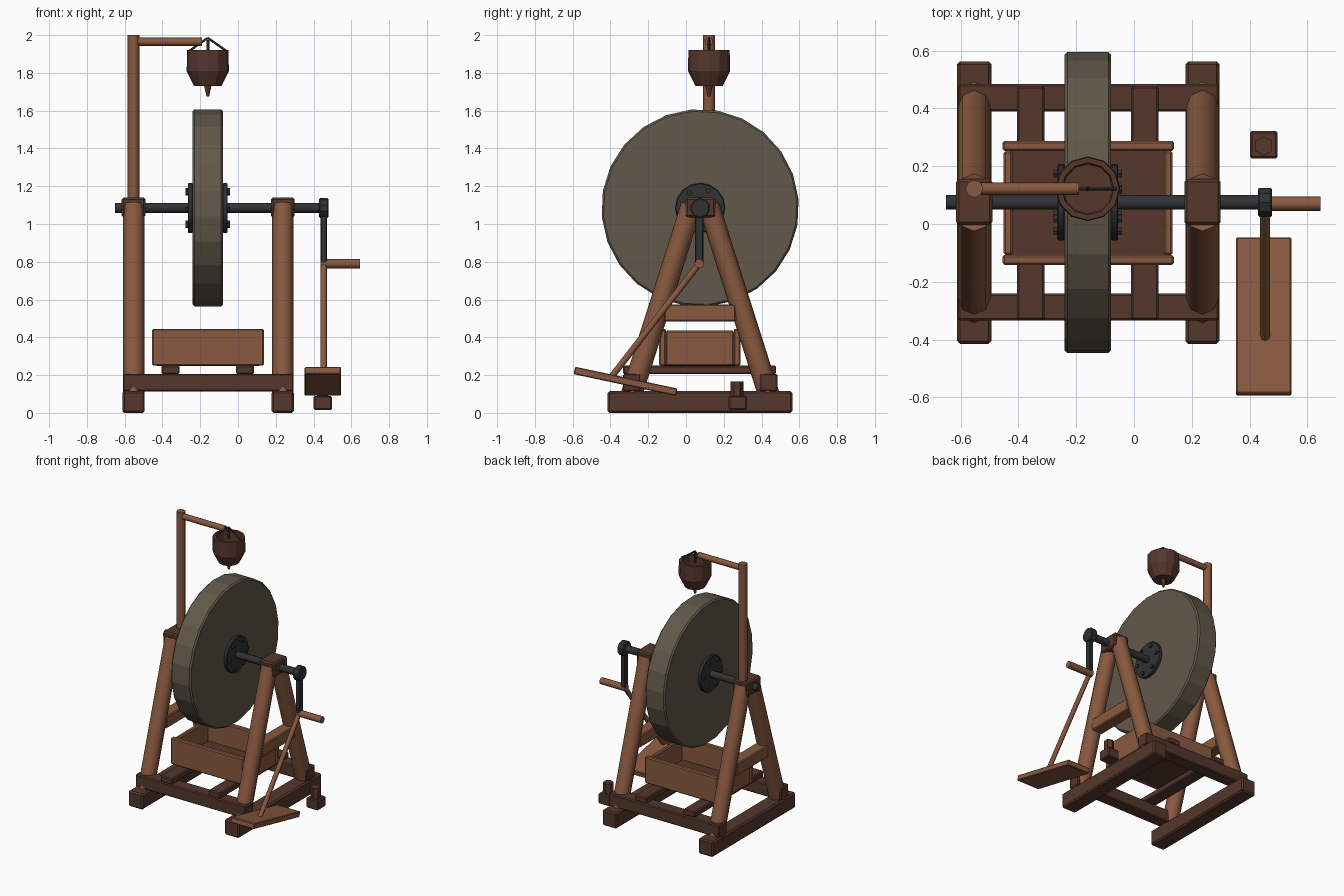
import bpy, bmesh, math
from mathutils import Vector, Matrix

if "Cube" in bpy.data.objects:
    bpy.data.objects.remove(bpy.data.objects["Cube"], do_unlink=True)


def material(name, rgb):
    m = bpy.data.materials.new(name)
    m.use_nodes = True
    m.diffuse_color = (*rgb, 1)
    m.node_tree.nodes["Principled BSDF"].inputs["Base Color"].default_value = (*rgb, 1)
    return m


LIGHT = material("light wood", (0.25, 0.10, 0.05))
DARK = material("dark wood", (0.09, 0.038, 0.024))
STONE = material("grey stone", (0.122, 0.098, 0.068))
IRON = material("dark iron", (0.03, 0.032, 0.034))

AXLE_Y, AXLE_Z = 0.075, 1.085
WHEEL_X = -0.16
FRAMES = {"left": 0.237, "right": -0.553}
ENDS = {"front": -1, "back": 1}


def finish(name, bm, mat, bevel=0.0, smooth=None):
    bmesh.ops.recalc_face_normals(bm, faces=bm.faces)
    mesh = bpy.data.meshes.new(name)
    bm.to_mesh(mesh)
    bm.free()
    mesh.materials.append(mat)
    ob = bpy.data.objects.new(name, mesh)
    bpy.context.collection.objects.link(ob)
    if bevel:
        mod = ob.modifiers.new("soft edges", "BEVEL")
        mod.width = bevel
        mod.segments = 1
        mod.limit_method = "ANGLE"
        mod.angle_limit = math.radians(40)
    if smooth:
        bpy.ops.object.select_all(action="DESELECT")
        ob.select_set(True)
        bpy.context.view_layer.objects.active = ob
        bpy.ops.object.shade_smooth_by_angle(angle=math.radians(smooth))
    return ob


def box(name, x, y, z, mat, bevel=0.007):
    """Box from (low, high) ranges on each axis."""
    bm = bmesh.new()
    bmesh.ops.create_cube(bm, size=1)
    for v in bm.verts:
        v.co = [(a + b) / 2 + c * (b - a) for c, (a, b) in zip(v.co, (x, y, z))]
    return finish(name, bm, mat, bevel)


def rod(name, p, q, r, mat, sides=8, r2=None, roll=0, smooth=50, bevel=0.0):
    """Round bar between two points, optionally tapered."""
    p, q = Vector(p), Vector(q)
    d = q - p
    bm = bmesh.new()
    bmesh.ops.create_cone(bm, cap_ends=True, segments=sides, radius1=r,
                          radius2=r if r2 is None else r2, depth=d.length)
    turn = d.to_track_quat("Z", "Y").to_matrix().to_4x4()
    bm.transform(Matrix.Translation((p + q) / 2) @ turn
                 @ Matrix.Rotation(math.radians(roll), 4, "Z"))
    return finish(name, bm, mat, bevel, smooth)


# A-frames: ground beam, bearing block, two legs and a brace on each side
for side, x in FRAMES.items():
    span = (x - 0.059, x + 0.059)
    box(f"{side}_ground_beam", span, (-0.415, 0.563), (0, 0.115), DARK, 0.01)
    box(f"{side}_bearing_block", (x - 0.063, x + 0.063), (-0.003, 0.155),
        (1.035, 1.14), DARK, 0.01)
    box(f"{side}_brace", (x - 0.045, x + 0.045), (-0.115, 0.265), (0.485, 0.575), LIGHT)
    for end, s in ENDS.items():
        rod(f"{side}_{end}_leg", (x, AXLE_Y + s * 0.375, 0.06),
            (x, AXLE_Y + s * 0.045, 1.1), 0.057, LIGHT)

# Cross beams and the slats under the trough
for end, s in ENDS.items():
    y = AXLE_Y + s * 0.362
    box(f"{end}_cross_beam", (-0.61, 0.295), (y - 0.047, y + 0.047), (0.114, 0.207), DARK)
for side, x in (("left", 0.037), ("right", -0.357)):
    box(f"{side}_slat", (x - 0.048, x + 0.048), (-0.333, 0.477), (0.205, 0.25), DARK)

# Water trough
TX, TY, TZ, WALL = (-0.455, 0.138), (-0.142, 0.288), (0.25, 0.445), 0.035
box("trough_floor", (TX[0] + 0.02, TX[1] - 0.02), (TY[0] + 0.02, TY[1] - 0.02),
    (0.249, 0.28), DARK)
box("trough_front_board", TX, (TY[0], TY[0] + WALL), TZ, LIGHT)
box("trough_back_board", TX, (TY[1] - WALL, TY[1]), TZ, LIGHT)
inner = (TY[0] + WALL, TY[1] - WALL)
box("trough_right_board", (TX[0] + 0.004, TX[0] + WALL), inner, (0.25, 0.435), LIGHT)
box("trough_left_board", (TX[1] - WALL, TX[1] - 0.004), inner, (0.25, 0.435), LIGHT)

# Grinding wheel with bolted flanges
rod("grinding_wheel", (WHEEL_X - 0.081, AXLE_Y, AXLE_Z), (WHEEL_X + 0.081, AXLE_Y, AXLE_Z),
    0.523, STONE, sides=24, roll=5, smooth=None, bevel=0.01)
for side, s in (("left", 1), ("right", -1)):
    x = WHEEL_X + s * 0.08
    rod(f"{side}_flange", (x, AXLE_Y, AXLE_Z), (x + s * 0.025, AXLE_Y, AXLE_Z),
        0.132, IRON, sides=16, smooth=30, bevel=0.004)
    for i in range(6):
        a = math.radians(60 * i + 5)
        y, z = AXLE_Y + 0.1 * math.cos(a), AXLE_Z + 0.1 * math.sin(a)
        rod(f"{side}_flange_bolt_{i + 1}", (x + s * 0.02, y, z), (x + s * 0.038, y, z),
            0.015, IRON, sides=6, smooth=None)

# Axle and crank
rod("axle", (-0.65, AXLE_Y, AXLE_Z), (0.46, AXLE_Y, AXLE_Z), 0.026, IRON, sides=10)
CX = 0.454
rod("crank_hub", (CX - 0.024, AXLE_Y, AXLE_Z), (CX + 0.024, AXLE_Y, AXLE_Z),
    0.053, IRON, sides=10, smooth=30, bevel=0.005)
box("crank_arm", (CX - 0.016, CX + 0.016), (0.048, 0.092), (0.785, AXLE_Z), IRON, 0.004)
rod("crank_handle", (CX - 0.016, 0.07, 0.79), (0.645, 0.07, 0.79), 0.025, LIGHT)

# Treadle with its connecting rod
rod("connecting_rod", (CX, 0.07, 0.79), (CX, -0.395, 0.19), 0.017, LIGHT)
treadle = box("treadle", (-0.096, 0.096), (-0.277, 0.277), (-0.02, 0.02), LIGHT, 0.005)
treadle.location = (0.449, -0.32, 0.167)
treadle.rotation_euler.x = math.radians(-12)

# Pivot block beside the frame
box("pivot_block", (0.401, 0.497), (0.226, 0.322), (0.015, 0.09), DARK)
rod("pivot_peg", (0.449, 0.27, 0.08), (0.449, 0.27, 0.167), 0.034, DARK, sides=6, smooth=None)

# Post and arm carrying the drip bucket
BY = 0.122
rod("post", (-0.553, BY, 1.1), (-0.553, BY, 2.0), 0.031, LIGHT)
rod("post_arm", (-0.55, BY, 1.965), (-0.19, BY, 1.965), 0.022, LIGHT)

# Drip bucket: turned profile of (radius, height), hollow on top
profile = [(0.072, 1.73), (0.112, 1.81), (0.109, 1.92), (0.09, 1.92), (0.085, 1.78)]
SIDES = 12
bm = bmesh.new()
rings = []
for r, z in profile:
    rings.append([bm.verts.new((WHEEL_X + r * math.cos(math.tau * i / SIDES),
                                BY + r * math.sin(math.tau * i / SIDES), z))
                  for i in range(SIDES)])
for low, high in zip(rings, rings[1:]):
    for i in range(SIDES):
        j = (i + 1) % SIDES
        bm.faces.new((low[i], low[j], high[j], high[i]))
bm.faces.new(rings[0])
bm.faces.new(rings[-1])
finish("drip_bucket", bm, DARK)
rod("bucket_spout", (WHEEL_X, BY, 1.675), (WHEEL_X, BY, 1.735), 0.007, DARK, r2=0.02)

# Bucket hanger
for side, s in (("left", 1), ("right", -1)):
    rod(f"{side}_hanger_wire", (WHEEL_X + s * 0.1, BY, 1.915), (WHEEL_X, BY, 1.985),
        0.006, IRON, sides=6)
rod("hanger_pin", (WHEEL_X, BY, 1.9), (WHEEL_X, BY, 1.975), 0.009, IRON, sides=6)
